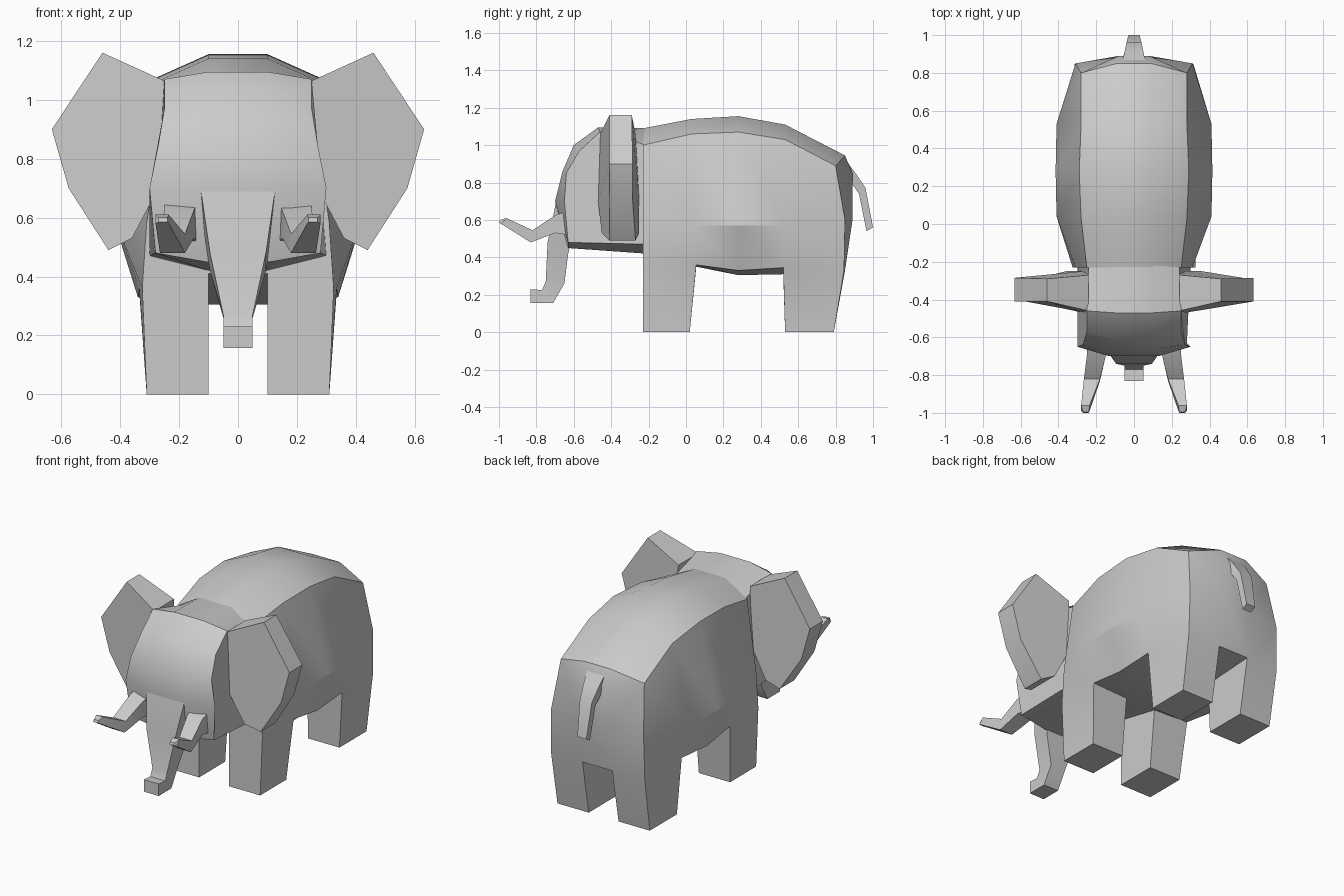
import bpy, bmesh

if "Cube" in bpy.data.objects:
    bpy.data.objects.remove(bpy.data.objects["Cube"])


def finish(name, bm, angle=0.5):
    bmesh.ops.remove_doubles(bm, verts=bm.verts, dist=1e-5)
    bmesh.ops.recalc_face_normals(bm, faces=bm.faces)
    me = bpy.data.meshes.new(name)
    bm.to_mesh(me)
    bm.free()
    ob = bpy.data.objects.new(name, me)
    bpy.context.collection.objects.link(ob)
    bpy.ops.object.select_all(action='DESELECT')
    ob.select_set(True)
    bpy.context.view_layer.objects.active = ob
    bpy.ops.object.shade_smooth_by_angle(angle=angle)
    return ob


def loft(rings, caps=(True, True)):
    bm = bmesh.new()
    vs = [[bm.verts.new(p) for p in r] for r in rings]
    n = len(vs[0])
    grid = [[bm.faces.new((a[i], a[(i + 1) % n], b[(i + 1) % n], b[i])) for i in range(n)]
            for a, b in zip(vs, vs[1:])]
    for ring, cap in zip((vs[0], vs[-1]), caps):
        if cap:
            bm.faces.new(ring)
    return bm, vs, grid


def flip(pts):
    return [(-x, y, z) for x, y, z in pts]


def strip(sections):
    # sections: front (y, z), back (y, z), left x, right x
    return [[(a, *f), (b, *f), (b, *k), (a, *k)] for f, k, a, b in sections]


# Body: half cross-sections from spine to belly, mirrored into rings
halves = [
    [(.10, -.23, 1.09), (.25, -.23, 1.00), (.31, -.23, .58), (.325, -.23, .36), (.10, -.23, .41)],
    [(.10, .03, 1.14), (.28, .03, 1.06), (.41, .04, .57), (.335, .055, .36), (.10, .055, .35)],
    [(.10, .28, 1.155), (.29, .28, 1.07), (.415, .28, .57), (.34, .28, .33), (.10, .28, .305)],
    [(.10, .53, 1.11), (.28, .53, 1.03), (.41, .53, .57), (.335, .52, .345), (.10, .52, .31)],
    [(.09, .85, .945), (.28, .80, .89), (.31, .85, .60), (.315, .845, .33), (.10, .85, .33)],
]
bm, vs, grid = loft([h + flip(h)[::-1] for h in halves], (True, False))

# Rounded rump
r = vs[-1]
u1, u2 = bm.verts.new((.08, .89, .85)), bm.verts.new((-.08, .89, .85))
m1, m2 = bm.verts.new((.08, .89, .60)), bm.verts.new((-.08, .89, .60))
for f in [(r[0], r[9], u2, u1), (u1, u2, m2, m1), (m1, m2, r[5], r[4]),
          (r[0], u1, r[1]), (r[1], u1, m1, r[2]), (r[2], m1, r[4], r[3]),
          (r[9], r[8], u2), (r[8], r[7], m2, u2), (r[7], r[6], r[5], m2)]:
    bm.faces.new(f)

# Legs pulled down from the underside
for seg, (y0, y1) in ((0, (-.23, .02)), (3, (.53, .79))):
    for side in (3, 5):
        face = bmesh.ops.extrude_discrete_faces(bm, faces=[grid[seg][side]])['faces'][0]
        mid = face.calc_center_median().y
        for v in face.verts:
            x = .31 if abs(v.co.x) > .2 else .10
            v.co = (x if v.co.x > 0 else -x, y0 if v.co.y < mid else y1, 0)
finish("body_with_legs", bm)

# Head: outer and inner side profiles joined across the width
outer = [(.24, -.21, 1.00), (.25, -.46, 1.07), (.25, -.57, .97), (.27, -.64, .85),
         (.30, -.65, .70), (.28, -.63, .48), (.30, -.21, .47)]
inner = [(.10, -.21, 1.09), (.10, -.47, 1.095), (.13, -.60, 1.00), (.13, -.66, .86),
         (.13, -.70, .70), (.11, -.63, .45), (.10, -.21, .42)]
finish("head", loft([flip(outer), flip(inner), inner, outer])[0])

# Trunk
finish("trunk", loft(strip([
    ((-.69, .72), (-.58, .60), -.13, .13),
    ((-.74, .48), (-.63, .42), -.095, .095),
    ((-.75, .27), (-.65, .26), -.05, .05),
    ((-.77, .225), (-.71, .157), -.05, .05),
    ((-.832, .23), (-.832, .157), -.05, .05)]))[0])

# Tail
finish("tail", loft(strip([
    ((.84, .94), (.86, .80), -.065, .065),
    ((.91, .845), (.89, .79), -.05, .05),
    ((.96, .77), (.925, .74), -.04, .04),
    ((1.0, .56), (.965, .54), -.03, .03)]))[0])

# Tusks
tusk = strip([
    ((-.63, .65), (-.63, .52), .14, .25),
    ((-.70, .625), (-.70, .53), .15, .25),
    ((-.82, .545), (-.83, .48), .18, .265),
    ((-.96, .61), (-.99, .58), .235, .28),
    ((-.995, .60), (-1.0, .585), .24, .27)])

# Ears: x, z, front y, back y around the outline
outline = [(.24, 1.06, -.46, -.27), (.46, 1.16, -.41, -.29), (.632, .90, -.41, -.285),
           (.575, .70, -.41, -.285), (.44, .49, -.41, -.27), (.36, .53, -.45, -.25),
           (.27, .70, -.47, -.25)]
ear = [[(x, f, z) for x, z, f, b in outline], [(x, b, z) for x, z, f, b in outline]]

for side in ("left", "right"):
    for part, rings in (("tusk", tusk), ("ear", ear)):
        finish(side + "_" + part, loft([flip(q) for q in rings] if side == "right" else rings)[0], .35)
